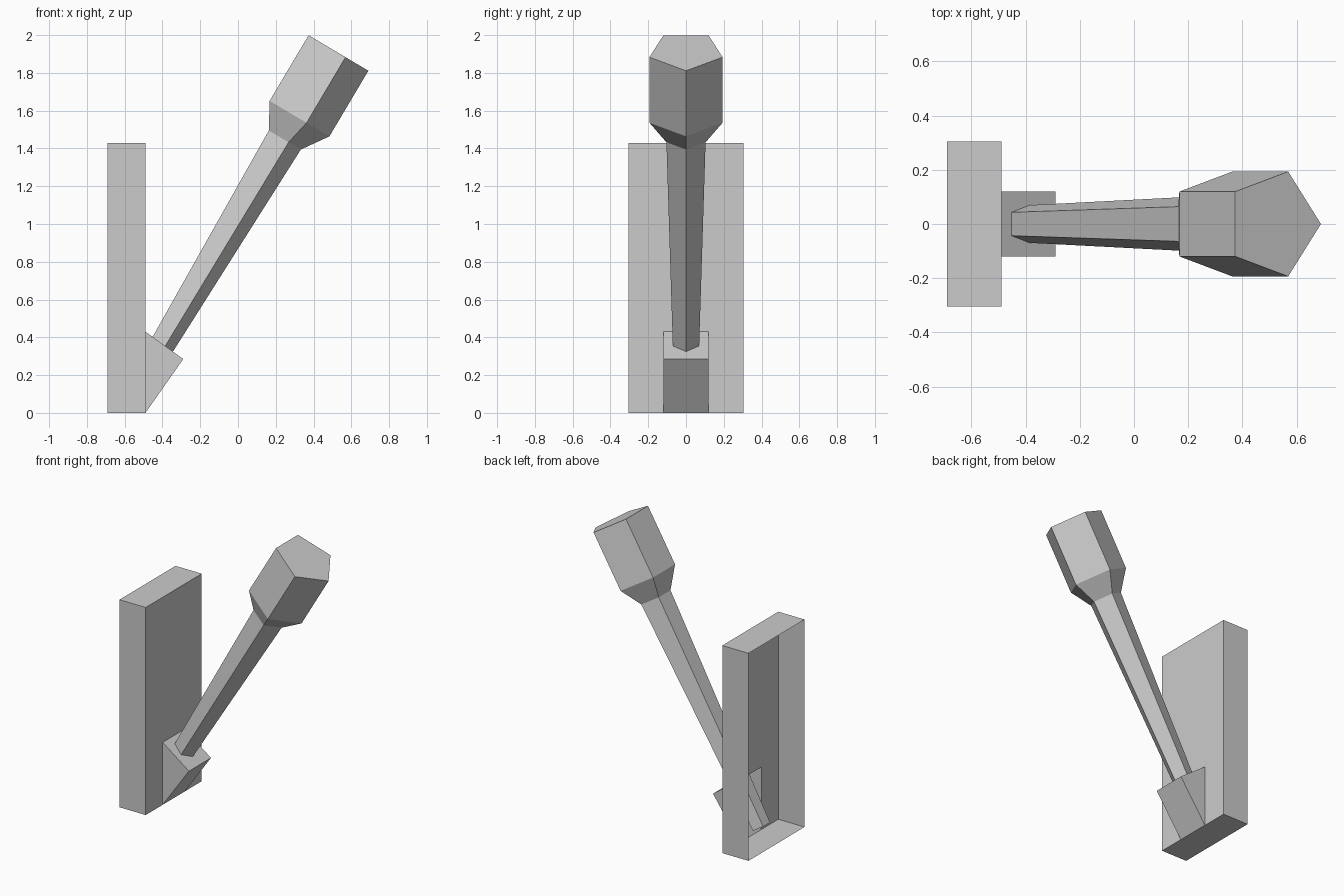
import bpy, bmesh, math
from mathutils import Vector

if "Cube" in bpy.data.objects:
    bpy.data.objects.remove(bpy.data.objects["Cube"])


def make_object(name, points, faces):
    bm = bmesh.new()
    verts = [bm.verts.new(p) for p in points]
    for f in faces:
        bm.faces.new([verts[i] for i in f])
    bmesh.ops.recalc_face_normals(bm, faces=bm.faces)
    mesh = bpy.data.meshes.new(name)
    bm.to_mesh(mesh)
    bm.free()
    obj = bpy.data.objects.new(name, mesh)
    bpy.context.collection.objects.link(obj)
    return obj


# Wall plate, open at the back, with a hollow wedge socket growing from its front
BACK, FRONT, HALF, TOP, SOCKET = -0.69, -0.49, 0.305, 1.43, 0.12
outline = [(-HALF, 0), (HALF, 0), (HALF, TOP), (-HALF, TOP)]
pts = [(BACK, y, z) for y, z in outline]                                # 0-3
pts += [(FRONT, y, z) for y, z in outline]                              # 4-7
pts += [(FRONT, -SOCKET, 0), (FRONT, SOCKET, 0)]                        # 8-9 socket foot
pts += [(FRONT, SOCKET, 0.43), (FRONT, -SOCKET, 0.43)]                  # 10-11 socket top
pts += [(-0.29, -SOCKET, 0.285), (-0.29, SOCKET, 0.285)]                # 12-13 socket lip
make_object("wall_bracket", pts, [
    (0, 1, 5, 9, 8, 4), (1, 2, 6, 5), (2, 3, 7, 6), (3, 0, 4, 7),       # rim
    (4, 8, 11, 10, 9, 5, 6, 7),                                         # front
    (8, 9, 13, 12), (12, 13, 10, 11), (8, 12, 11), (9, 10, 13),         # socket
])

# Torch: five-sided rings strung along a tilted axis
SIDES = 5
tilt = math.radians(30.7)
axis = Vector((math.sin(tilt), 0, math.cos(tilt)))
out = Vector((math.cos(tilt), 0, -math.sin(tilt)))
side = Vector((0, 1, 0))
neck = Vector((0.239, 0, 1.45))


def loft(name, rings):
    pts = []
    for t, r in rings:
        for k in range(SIDES):
            a = math.tau * k / SIDES
            pts.append(neck + axis * t + (out * math.cos(a) + side * math.sin(a)) * r)
    n = len(rings)
    faces = [tuple(range(SIDES)), tuple(range((n - 1) * SIDES, n * SIDES))]
    for i in range(n - 1):
        for k in range(SIDES):
            j = (k + 1) % SIDES
            faces.append((i * SIDES + k, i * SIDES + j, (i + 1) * SIDES + j, (i + 1) * SIDES + k))
    return make_object(name, pts, faces)


# Tapered handle, flared collar and head
loft("torch", [(-1.585, 0.064), (0, 0.109), (0.137, 0.2035), (0.541, 0.2035)])
